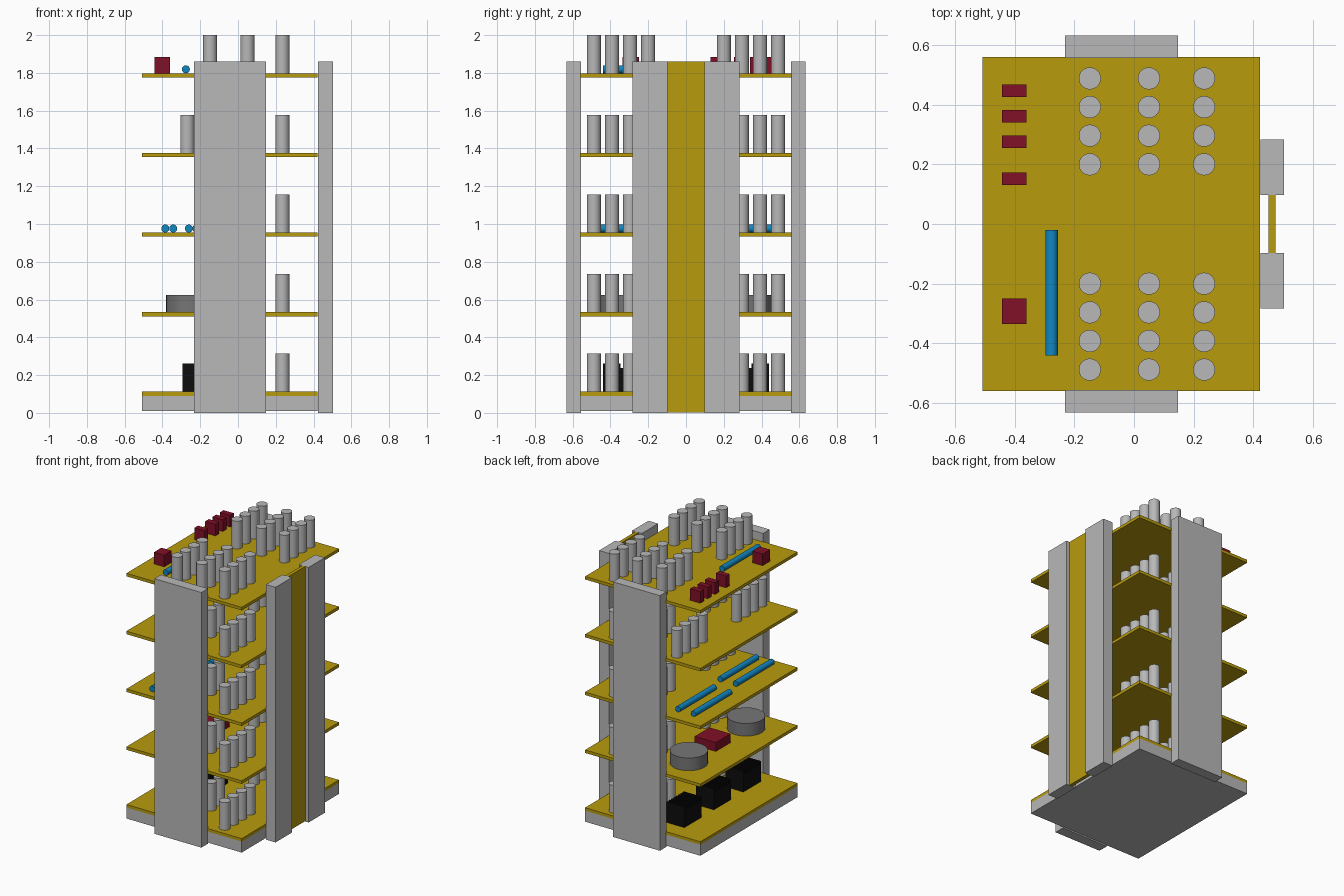
import bpy, math

if "Cube" in bpy.data.objects:
    bpy.data.objects.remove(bpy.data.objects["Cube"])

def material(name, rgb):
    m = bpy.data.materials.new(name)
    m.diffuse_color = (*rgb, 1)
    m.use_nodes = True
    m.node_tree.nodes["Principled BSDF"].inputs["Base Color"].default_value = m.diffuse_color
    return m

GREY = material("light_grey", (0.48, 0.48, 0.48))
YELLOW = material("mustard", (0.48, 0.33, 0.004))
RED = material("dark_red", (0.22, 0.005, 0.02))
BLUE = material("blue", (0.006, 0.24, 0.53))
BLACK = material("black", (0.004, 0.004, 0.004))
STEEL = material("dark_grey", (0.18, 0.18, 0.18))

def finish(name, mat):
    ob = bpy.context.object
    ob.name = name
    ob.data.materials.append(mat)
    return ob

def box(name, mat, x, y, z):
    """Box given by its (min, max) along each axis."""
    bpy.ops.mesh.primitive_cube_add(size=1, location=[(a + b) / 2 for a, b in (x, y, z)])
    bpy.context.object.scale = [b - a for a, b in (x, y, z)]
    bpy.ops.object.transform_apply(location=False, rotation=False, scale=True)
    return finish(name, mat)

def cylinder(name, mat, center, radius, length, along_y=False):
    rot = (math.pi / 2, 0, 0) if along_y else (0, 0, 0)
    bpy.ops.mesh.primitive_cylinder_add(vertices=32, radius=radius, depth=length,
                                        location=center, rotation=rot)
    ob = finish(name, mat)
    bpy.ops.object.shade_smooth_by_angle(angle=math.radians(30))
    return ob

SX, SY = (-0.508, 0.422), (-0.56, 0.56)
LEVELS = [0.112, 0.533, 0.955, 1.376, 1.798]
H = 1.86

# Base slab and shelves
box("base_slab", GREY, SX, SY, (0.01, 0.09))
for i, z in enumerate(LEVELS):
    box(f"shelf_{i + 1}", YELLOW, SX, SY, (z - 0.022, z))

# Upright panels on front and back, split panel with a yellow infill on the right
for s, side in ((-1, "front"), (1, "back")):
    box(f"{side}_panel", GREY, (-0.232, 0.147), sorted((s * 0.556, s * 0.632)), (0, H))
    box(f"right_panel_{side}", GREY, (0.424, 0.502), sorted((s * 0.097, s * 0.284)), (0, H))
box("right_infill", YELLOW, (0.45, 0.475), (-0.097, 0.097), (0.003, H))

# Upright canisters: rows of four on both sides of every shelf
COLUMNS = [(-0.012, 0.235), (-0.012, 0.235), (-0.012, 0.235),
           (-0.268, -0.012, 0.235), (-0.148, 0.05, 0.235)]
for i, (z, xs) in enumerate(zip(LEVELS, COLUMNS)):
    for x in xs:
        for s in (-1, 1):
            for k in range(4):
                y = s * (0.2 + 0.096 * k)
                cylinder(f"canister_level_{i + 1}", GREY, (x, y, z + 0.101), 0.037, 0.202)

# Finned black blocks on the lowest shelf
z = LEVELS[0]
for yc in (-0.34, 0, 0.34):
    box("finned_block", BLACK, (-0.295, -0.15), (yc - 0.1, yc + 0.1), (z, z + 0.125))
    for k in range(8):
        y = yc - 0.1 + 0.2 * k / 7.5
        box("block_fin", BLACK, (-0.295, -0.15), (y, y + 0.0133), (z + 0.12, z + 0.15))

# Drums and red box on the second shelf
z = LEVELS[1]
for y in (-0.33, 0.33):
    cylinder("drum", STEEL, (-0.254, y, z + 0.046), 0.126, 0.092)
box("red_box", RED, (-0.3, -0.13), (-0.085, 0.085), (z, z + 0.065))

# Blue rods on the third and top shelves
for x, y, i in ((-0.385, 0.255, 2), (-0.26, 0.255, 2), (-0.343, -0.29, 2),
                (-0.22, -0.29, 2), (-0.276, -0.23, 4)):
    cylinder("blue_rod", BLUE, (x, y, LEVELS[i] + 0.021), 0.021, 0.42, along_y=True)

# Red modules on the top shelf
z = LEVELS[4]
for y0, y1 in ((0.425, 0.467), (0.34, 0.382), (0.255, 0.297), (0.13, 0.172), (-0.335, -0.25)):
    box("red_module", RED, (-0.443, -0.361), (y0, y1), (z, z + 0.085))
